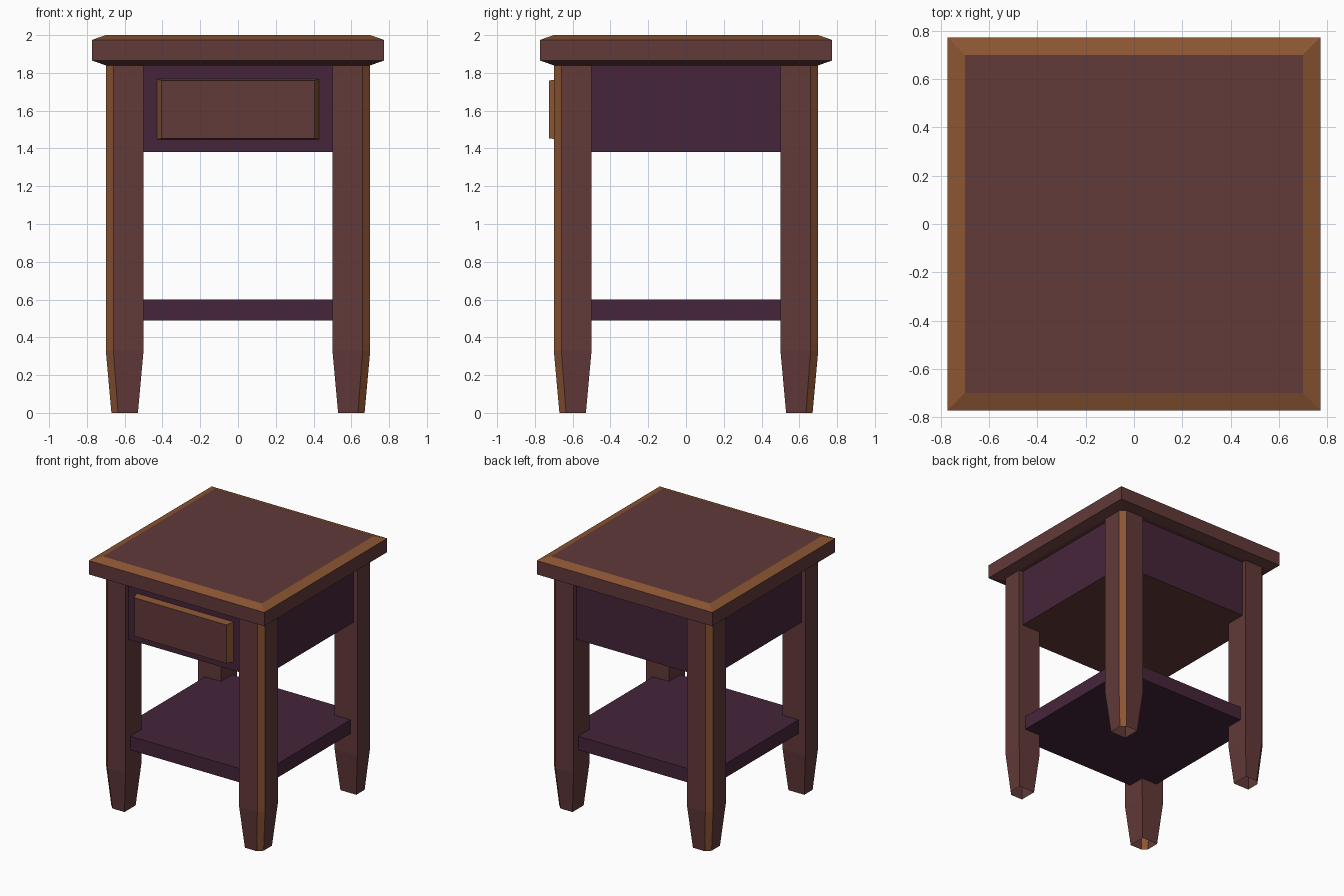
import bpy, bmesh

if "Cube" in bpy.data.objects:
    bpy.data.objects.remove(bpy.data.objects["Cube"])


def material(name, rgb):
    m = bpy.data.materials.new(name)
    m.diffuse_color = (*rgb, 1)
    m.use_nodes = True
    m.node_tree.nodes["Principled BSDF"].inputs["Base Color"].default_value = m.diffuse_color
    return m


MAROON = material("maroon wood", (0.122, 0.041, 0.041))
PURPLE = material("dark purple wood", (0.060, 0.0185, 0.042))
BROWN = material("worn brown edge", (0.258, 0.091, 0.032))


def loft(name, rings, mats, rule=None, open_start=False):
    """Skin a list of equal-length rings; rule(face) gives a material index."""
    bm = bmesh.new()
    loops = [[bm.verts.new(p) for p in ring] for ring in rings]
    n = len(loops[0])
    for a, b in zip(loops, loops[1:]):
        for i in range(n):
            j = (i + 1) % n
            bm.faces.new((a[i], a[j], b[j], b[i]))
    start = bm.faces.new(loops[0])
    bm.faces.new(loops[-1])
    bmesh.ops.recalc_face_normals(bm, faces=bm.faces)
    if rule:
        for f in bm.faces:
            f.normal_update()
            f.material_index = rule(f)
    if open_start:
        bmesh.ops.delete(bm, geom=[start], context='FACES_ONLY')
    me = bpy.data.meshes.new(name)
    bm.to_mesh(me)
    bm.free()
    for m in mats:
        me.materials.append(m)
    ob = bpy.data.objects.new(name, me)
    bpy.context.collection.objects.link(ob)
    return ob


def square(h, z):
    return [(-h, -h, z), (h, -h, z), (h, h, z), (-h, h, z)]


# Table top: bevelled slab, only the upper bevel is worn brown
loft("table_top",
     [square(0.70, 1.84), square(0.772, 1.865), square(0.772, 1.975), square(0.70, 2.0)],
     [MAROON, BROWN],
     lambda f: int(0.1 < f.normal.z < 0.99))

# Apron box with a maroon underside, and the lower shelf
loft("apron", [square(0.665, 1.38), square(0.665, 1.845)], [PURPLE, MAROON],
     lambda f: int(f.normal.z < -0.5))
loft("shelf", [square(0.64, 0.49), square(0.64, 0.60)], [PURPLE])


# Legs: outer corner chamfered, tapered foot, open underneath
def leg_ring(sx, sy, inner, outer, cut, z):
    pts = [(inner, inner), (outer, inner), (outer, outer - cut),
           (outer - cut, outer), (inner, outer)]
    return [(sx * x, sy * y, z) for x, y in pts]


for fb, sy in (("front", -1), ("back", 1)):
    for lr, sx in (("left", -1), ("right", 1)):
        loft(f"{fb}_{lr}_leg",
             [leg_ring(sx, sy, 0.53, 0.67, 0.035, 0),
              leg_ring(sx, sy, 0.50, 0.70, 0.04, 0.33),
              leg_ring(sx, sy, 0.50, 0.70, 0.04, 1.845)],
             [MAROON, BROWN],
             lambda f: int(abs(f.normal.x) > 0.5 and abs(f.normal.y) > 0.5),
             open_start=True)


# Drawer front: maroon panel with brown sloped sides
def drawer_ring(hx, z0, z1, y):
    return [(-hx, y, z0), (hx, y, z0), (hx, y, z1), (-hx, y, z1)]


loft("drawer_front",
     [drawer_ring(0.43, 1.447, 1.767, -0.66), drawer_ring(0.405, 1.453, 1.76, -0.725)],
     [MAROON, BROWN],
     lambda f: int(abs(f.normal.y) < 0.9))
